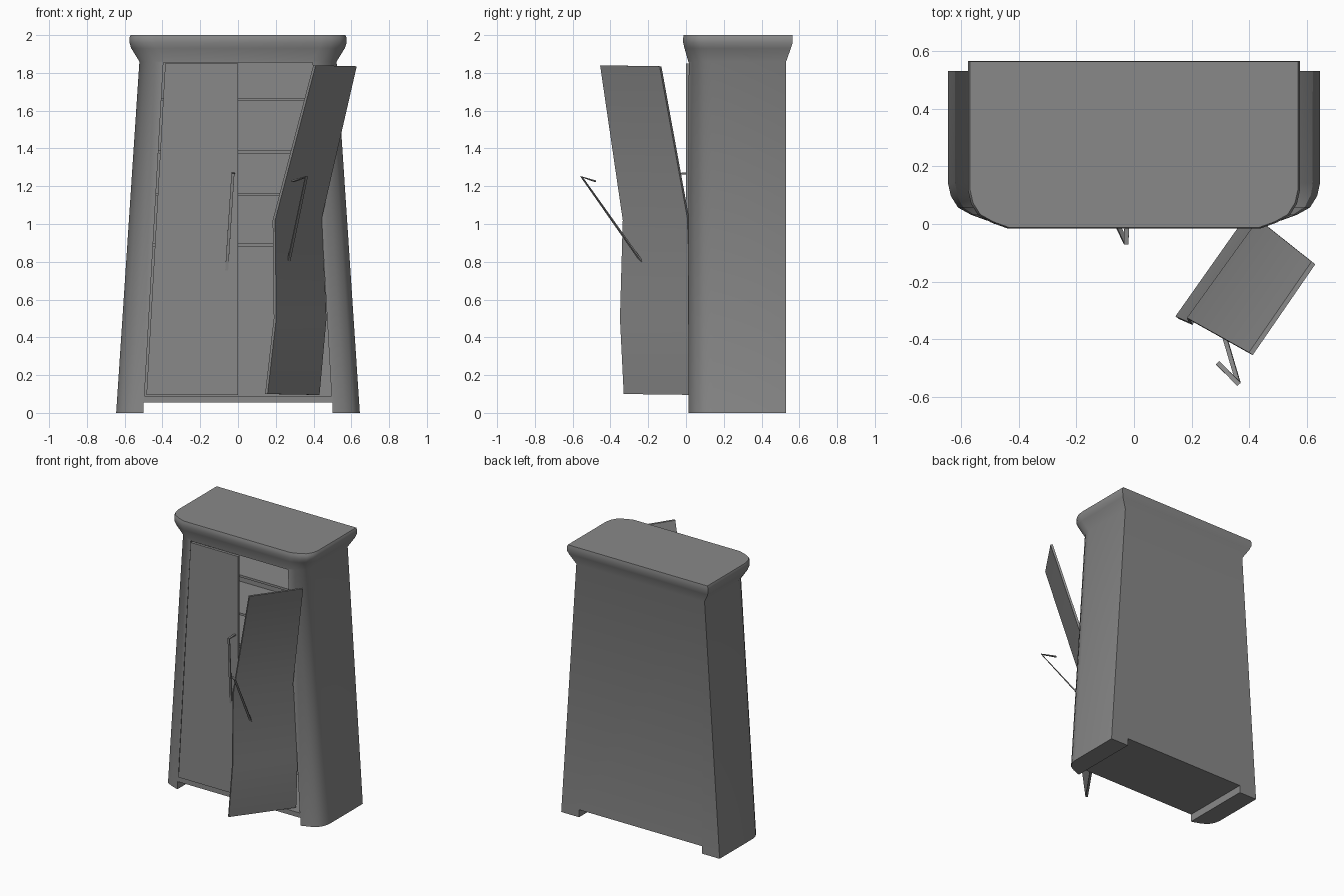
import bpy, bmesh
from mathutils import Vector

cube = bpy.data.objects.get("Cube")
if cube:
    bpy.data.objects.remove(cube, do_unlink=True)

grey = bpy.data.materials.new("plain_grey")
grey.use_nodes = True
colour = (0.25, 0.25, 0.25, 1)
grey.diffuse_color = colour
grey.node_tree.nodes["Principled BSDF"].inputs["Base Color"].default_value = colour


def loft(name, rings):
    """Closed solid through rings that have equal point counts."""
    bm = bmesh.new()
    loops = [[bm.verts.new(p) for p in ring] for ring in rings]
    n = len(loops[0])
    for a, b in zip(loops, loops[1:]):
        for i in range(n):
            j = (i + 1) % n
            bm.faces.new((a[i], a[j], b[j], b[i]))
    bm.faces.new(loops[0][::-1])
    bm.faces.new(loops[-1])
    bmesh.ops.recalc_face_normals(bm, faces=bm.faces)
    mesh = bpy.data.meshes.new(name)
    bm.to_mesh(mesh)
    bm.free()
    mesh.materials.append(grey)
    obj = bpy.data.objects.new(name, mesh)
    bpy.context.collection.objects.link(obj)
    return obj


def rect(x0, x1, y0, y1, z):
    return [(x0, y0, z), (x1, y0, z), (x1, y1, z), (x0, y1, z)]


def activate(obj):
    bpy.ops.object.select_all(action='DESELECT')
    obj.select_set(True)
    bpy.context.view_layer.objects.active = obj


def cut(obj, cutter):
    activate(obj)
    mod = obj.modifiers.new("cut", 'BOOLEAN')
    mod.operation = 'DIFFERENCE'
    mod.solver = 'EXACT'
    mod.object = cutter
    bpy.ops.object.modifier_apply(modifier=mod.name)
    bpy.data.objects.remove(cutter, do_unlink=True)


def smooth(obj, angle=0.7):
    activate(obj)
    bpy.ops.object.shade_smooth_by_angle(angle=angle)


def opening(z):
    """Half width of the tapering door opening at a height."""
    return 0.495 - 0.1 * (z - 0.09) / 1.765


def outline(half, front, back, z):
    """Plan with square back corners and rounded front corners."""
    side = [(half, back), (half, front + 0.13), (half - 0.01, front + 0.085),
            (half - 0.035, front + 0.045), (half - 0.08, front + 0.02), (half - 0.135, front)]
    return [(x, y, z) for x, y in side] + [(-x, y, z) for x, y in side[::-1]]


# Tapered carcass with a flared cornice
body = loft("cabinet_body", [
    outline(0.645, 0.012, 0.53, 0), outline(0.522, 0.012, 0.53, 1.86),
    outline(0.565, -0.008, 0.555, 1.93), outline(0.575, -0.015, 0.565, 1.96),
    outline(0.575, -0.015, 0.565, 1.985), outline(0.568, -0.012, 0.563, 2.0)])
w0, w1 = opening(0.09), opening(1.855)
cut(body, loft("cavity", [rect(-w0, w0, -0.2, 0.5, 0.09), rect(-w1, w1, -0.2, 0.5, 1.855)]))
cut(body, loft("foot_gap", [rect(-0.5, 0.5, -0.5, 1, -0.3), rect(-0.5, 0.5, -0.5, 1, 0.055)]))
smooth(body)

# Shelves
for i, z in enumerate((0.89, 1.155, 1.38, 1.66)):
    w = opening(z)
    loft(f"shelf_{i + 1}", [rect(-w, w, 0.09, 0.505, z - 0.008), rect(-w, w, 0.09, 0.505, z + 0.008)])

# Closed door on the model's right
loft("closed_door", [rect(0.01 - opening(z), 0, 0, 0.02, z) for z in (0.095, 1.85)])

# Open, bent door: free edge and hinge edge at each height
edges = [((0.15, -0.325, 0.1), (0.425, 0.065, 0.095)),
         ((0.196, -0.345, 0.5), (0.462, 0.03, 0.5)),
         ((0.19, -0.33, 1.02), (0.437, 0.012, 1.03)),
         ((0.405, -0.45, 1.84), (0.622, -0.135, 1.835))]
half_thick = Vector((0.0065, -0.0047, 0))
smooth(loft("open_door", [[Vector(f) - half_thick, Vector(f) + half_thick,
                           Vector(h) + half_thick, Vector(h) - half_thick] for f, h in edges]), 0.5)


def bar(name, points, across, depth=0.009):
    """Flat bent strip along a path."""
    pts = [Vector(p) for p in points]
    wide = Vector(across).normalized() * 0.008
    d = [(pts[1] - pts[0]).normalized(), (pts[2] - pts[1]).normalized()]
    dirs = [d[0], (d[0] - d[1]).normalized(), d[1]]
    rings = []
    for i, (p, t) in enumerate(zip(pts, dirs)):
        n = -t if i == 1 else t.cross(wide).normalized()
        if i == 1 and n.dot(d[0].cross(wide)) < 0:
            n = -n
        n = n * depth / 2
        rings.append([p - wide - n, p + wide - n, p + wide + n, p - wide + n])
    return loft(name, rings)


# Bent pull handles, one end loose on the open door
bar("closed_door_handle", [(-0.06, 0.003, 0.755), (-0.027, -0.068, 1.265), (-0.025, 0.003, 1.268)], (1, 0, 0.06))
bar("open_door_handle", [(0.268, -0.235, 0.8), (0.362, -0.553, 1.25), (0.29, -0.482, 1.227)], (0.58, 0.5, -0.1))
